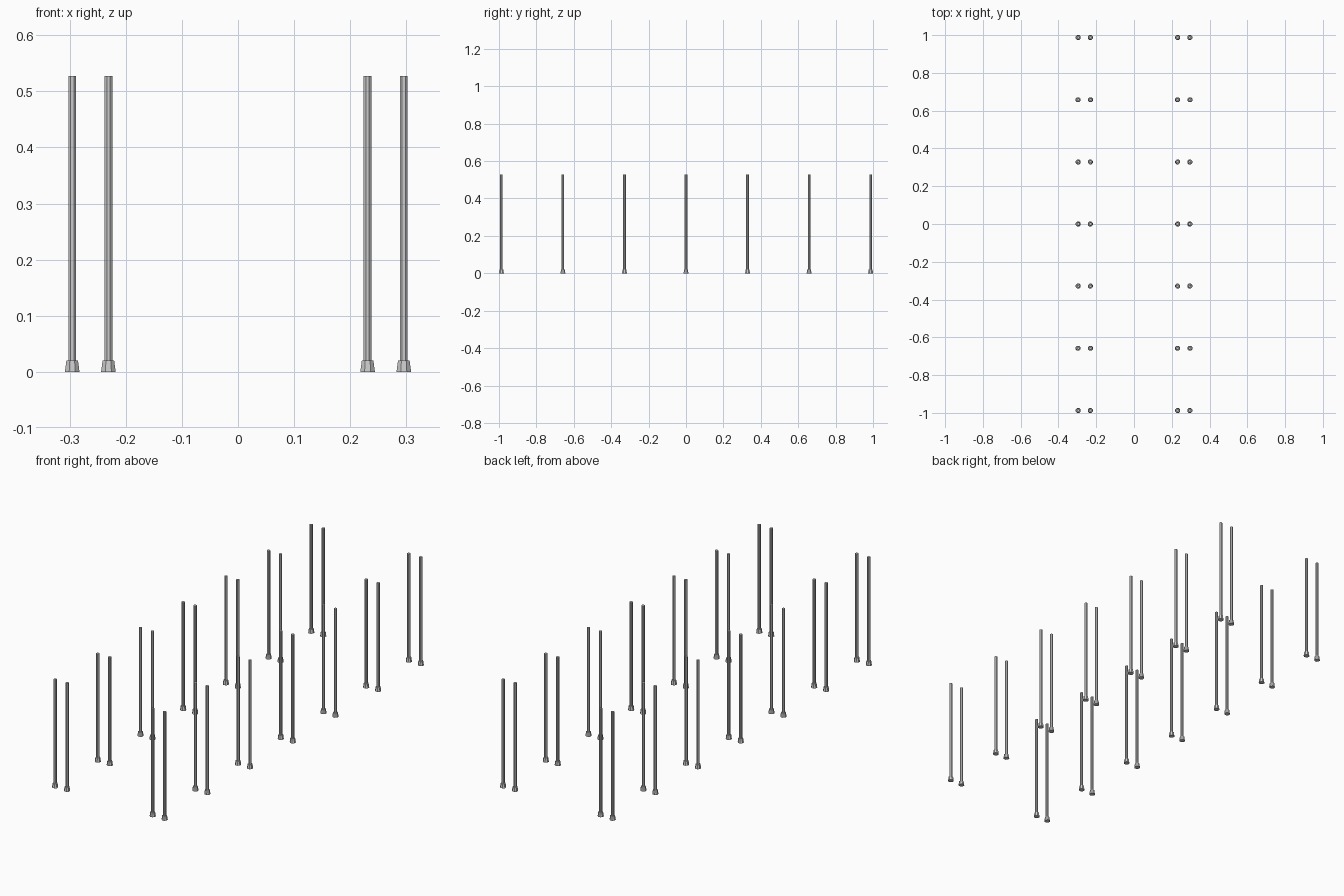
import bpy, bmesh, math
from mathutils import Matrix

if "Cube" in bpy.data.objects:
    bpy.data.objects.remove(bpy.data.objects["Cube"])

HEIGHT, BASE_H = 0.527, 0.02
SHAFT_R, BASE_R1, BASE_R2 = 0.0075, 0.0141, 0.0112
SPACING = 0.329


def prism(name, sides, r1, r2, z0, z1, x, y):
    bm = bmesh.new()
    bmesh.ops.create_cone(bm, cap_ends=True, segments=sides, radius1=r1, radius2=r2, depth=z1 - z0)
    bmesh.ops.rotate(bm, verts=bm.verts, matrix=Matrix.Rotation(math.pi / sides, 3, 'Z'))
    mesh = bpy.data.meshes.new(name)
    bm.to_mesh(mesh)
    bm.free()
    ob = bpy.data.objects.new(name, mesh)
    ob.location = (x, y, (z0 + z1) / 2)
    bpy.context.collection.objects.link(ob)


# Seven rows of paired columns on both sides
for row in range(-3, 4):
    for x in (-0.2955, -0.231, 0.231, 0.2955):
        y = row * SPACING
        # Flared foot
        prism("column_foot", 8, BASE_R1, BASE_R2, 0, BASE_H, x, y)
        # Slender shaft
        prism("column_shaft", 8, SHAFT_R, SHAFT_R, 0, HEIGHT, x, y)
